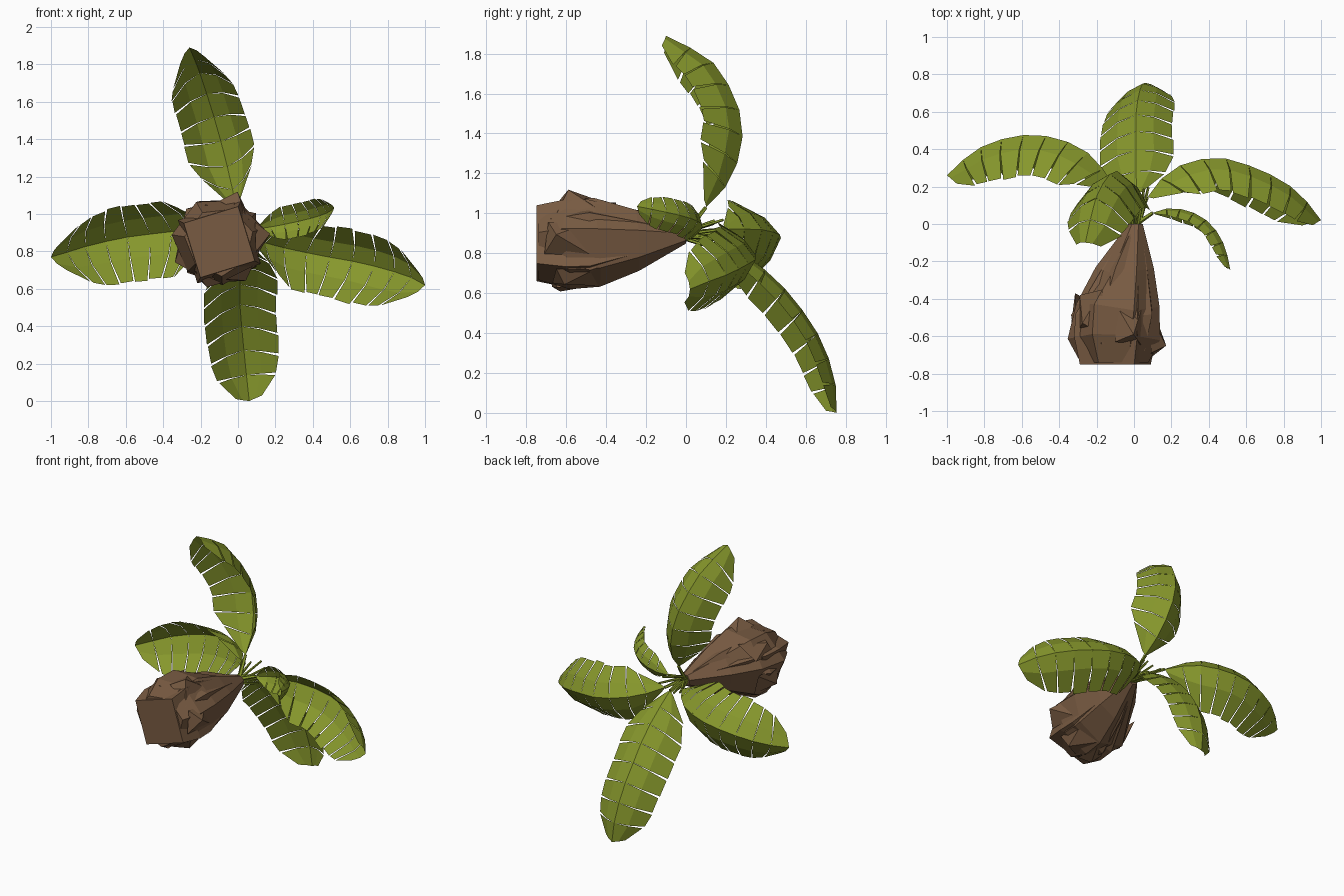
import bpy, bmesh, math, random
from mathutils import Vector

if "Cube" in bpy.data.objects:
    bpy.data.objects.remove(bpy.data.objects["Cube"])

random.seed(4)


def material(name, rgb):
    m = bpy.data.materials.new(name)
    m.diffuse_color = (*rgb, 1)
    m.use_nodes = True
    m.node_tree.nodes["Principled BSDF"].inputs["Base Color"].default_value = m.diffuse_color
    return m


GREEN = material("leaf green", (0.24, 0.31, 0.025))
BROWN = material("bark brown", (0.19, 0.105, 0.055))


def finish(bm, name, mat):
    bmesh.ops.remove_doubles(bm, verts=bm.verts, dist=1e-5)
    me = bpy.data.meshes.new(name)
    bm.to_mesh(me)
    bm.free()
    me.materials.append(mat)
    ob = bpy.data.objects.new(name, me)
    bpy.context.collection.objects.link(ob)
    return ob


def lerp_table(table, s):
    for (a, va), (b, vb) in zip(table, table[1:]):
        if s <= b:
            return va + (vb - va) * (s - a) / (b - a)
    return table[-1][1]


def spline(pts, n=24):
    """Points of a Catmull-Rom curve, evenly spaced along its length."""
    p = [pts[0] * 2 - pts[1]] + pts + [pts[-1] * 2 - pts[-2]]
    out = []
    for i in range(1, len(p) - 2):
        a, b, c, d = p[i - 1:i + 3]
        for k in range(n):
            t = k / n
            out.append(0.5 * (2 * b + (c - a) * t + (2 * a - 5 * b + 4 * c - d) * t * t
                              + (3 * b - a - 3 * c + d) * t ** 3))
    out.append(pts[-1])
    dist = [0]
    for a, b in zip(out, out[1:]):
        dist.append(dist[-1] + (b - a).length)

    def at(s):
        target = max(0, min(1, s)) * dist[-1]
        for i in range(len(out) - 1):
            if target <= dist[i + 1]:
                f = (target - dist[i]) / (dist[i + 1] - dist[i])
                return out[i].lerp(out[i + 1], f)
        return out[-1]
    return at


def tube(bm, a, b, r0, r1, sides=5):
    d = (b - a).normalized()
    u = d.orthogonal().normalized()
    v = d.cross(u)
    rings = []
    for c, r in ((a, r0), (b, r1)):
        rings.append([bm.verts.new(c + r * (u * math.cos(k * math.tau / sides)
                                            + v * math.sin(k * math.tau / sides)))
                      for k in range(sides)])
    for k in range(sides):
        j = (k + 1) % sides
        bm.faces.new((rings[0][k], rings[0][j], rings[1][j], rings[1][k]))
    bm.faces.new(rings[1])


WIDTH = [(0, 0.15), (0.1, 0.7), (0.22, 1), (0.4, 1), (0.7, 0.97),
         (0.84, 0.86), (0.93, 0.68), (1, 0.36)]


def leaf(name, pts, width, dip, cuts=9, sides=(1, 1), flare=(0, 0)):
    """Arched blade, each side slit into leaflets; the first point is the stalk root."""
    pts = [Vector(p) for p in pts]
    bm = bmesh.new()
    tube(bm, pts[0], pts[1], 0.014, 0.01)
    rib = spline(pts[1:])
    mid = rib(0.5)
    side = (mid - rib(0)).cross(rib(1) - mid).normalized()

    def point(s, u, sign, reach=1, shift=0):
        t = (rib(s + 0.04) - rib(s - 0.04)).normalized()
        down = side.cross(t)
        w = width * lerp_table(WIDTH, s) * reach
        return rib(s) + w * (sign * u * side + dip * u ** 1.6 * down) + t * shift

    for sign, scale, grow in zip((-1, 1), sides, flare):
        for i in range(cuts):
            s0, s1 = i / cuts, (i + 1) / cuts
            gap = 0.06 / cuts
            reach = random.uniform(0.96, 1.03)
            rows = []
            for u, g in ((0, 0), (0.5, 0.3), (1, 1)):
                row = []
                for s, cut in ((s0, g * gap if i else 0),
                               (s1, -g * gap if i < cuts - 1 else 0)):
                    k = scale * (1 + grow * s * s) * (reach if u == 1 else 1)
                    tip = min(1, 4 * (1 - s))
                    row.append(bm.verts.new(point(s + cut, u, sign, k,
                                                  0.1 * width * u * tip - (1 - tip) * 0.02 * u)))
                rows.append(row)
            for a, b in zip(rows, rows[1:]):
                q = (a[0], a[1], b[1], b[0])
                bm.faces.new(q if sign < 0 else q[::-1])
    return finish(bm, name, GREEN)


ROOT = (0.01, 0.0, 0.9)
leaf("upper_leaf", [ROOT, (-0.01, 0.1, 1.03), (-0.04, 0.23, 1.18), (-0.1, 0.285, 1.42),
                    (-0.16, 0.225, 1.62), (-0.21, 0.12, 1.77), (-0.26, -0.1, 1.89)],
     0.185, 1.0, 8)
leaf("lower_leaf", [ROOT, (0.015, 0.16, 0.87), (0.01, 0.31, 0.78), (0.01, 0.45, 0.67),
                    (0.01, 0.58, 0.52), (0.025, 0.69, 0.34), (0.045, 0.75, 0.14),
                    (0.06, 0.755, 0.0)], 0.198, 0.58, 8, (0.92, 1.1))
leaf("left_leaf", [ROOT, (-0.1, 0.19, 0.92), (-0.22, 0.36, 0.92), (-0.4, 0.455, 0.9),
                   (-0.6, 0.475, 0.875), (-0.8, 0.42, 0.83), (-0.93, 0.33, 0.79),
                   (-1.0, 0.26, 0.77)], 0.205, 0.98, 9, (1.04, 0.98))
leaf("right_leaf", [ROOT, (0.07, 0.14, 0.87), (0.2, 0.29, 0.83), (0.43, 0.355, 0.78),
                    (0.65, 0.3, 0.74), (0.84, 0.2, 0.69), (0.95, 0.09, 0.65),
                    (1.0, 0.02, 0.62)], 0.18, 0.95, 9, (0.95, 1.05), (0.1, 0.35))
leaf("small_leaf", [ROOT, (0.1, 0.06, 0.92), (0.2, 0.085, 0.935), (0.32, 0.06, 0.96),
                    (0.42, -0.01, 0.985), (0.485, -0.12, 1.01), (0.515, -0.245, 1.035)],
     0.09, 0.7, 8)

# Bare stems fanning out of the crown
bm = bmesh.new()
for i in range(9):
    a = i * math.tau / 9 + 0.3
    r = random.uniform(0.05, 0.1)
    tip = Vector((0.01 + r * math.cos(a), random.uniform(0.13, 0.2), 0.9 + r * math.sin(a)))
    tube(bm, Vector((0.01 + 0.015 * math.cos(a), -0.02, 0.89 + 0.015 * math.sin(a))),
         tip, 0.01, 0.007)
finish(bm, "crown_stems", GREEN)


# Trunk: faceted bark sheaths round a tilted axis
def axis(y):
    t = min(1, -y / 0.5)
    return Vector((0.01 - 0.11 * t, y, 0.888 - 0.038 * t))


def sheath(bm, rings, turn, jitter, sides=4):
    loops = []
    for y, r in rings:
        loop = []
        for k in range(sides):
            a = math.radians(turn + 360 / sides * k)
            rr = r * random.uniform(1 - jitter, 1 + jitter)
            dy = random.uniform(-0.4, 0.4) * jitter if -0.7 < y < -0.1 else 0
            loop.append(bm.verts.new(axis(y) + Vector((rr * math.cos(a), dy,
                                                       rr * math.sin(a)))))
        loops.append(loop)
    for a, b in zip(loops, loops[1:]):
        for k in range(sides):
            j = (k + 1) % sides
            bm.faces.new((a[k], a[j], b[j], b[k]))
    bm.faces.new(loops[0][::-1])
    bm.faces.new(loops[-1])


bm = bmesh.new()
sheath(bm, [(0, 0.035), (-0.25, 0.15), (-0.48, 0.245), (-0.6, 0.25), (-0.75, 0.215)], 62, 0)
sheath(bm, [(0, 0.04), (-0.25, 0.155), (-0.45, 0.235), (-0.6, 0.245), (-0.74, 0.18)],
       17, 0.06, 7)
sheath(bm, [(-0.02, 0.04), (-0.25, 0.155), (-0.5, 0.24), (-0.66, 0.21)], 38, 0.06, 5)
finish(bm, "trunk", BROWN)

# Loose bark flakes lifting off near the base
bm = bmesh.new()
for deg, y, lift in ((66, -0.56, 0.285), (5, -0.62, 0.275), (130, -0.5, 0.25),
                     (200, -0.52, 0.26), (250, -0.6, 0.25), (300, -0.58, 0.25)):
    a = math.radians(deg)
    out = Vector((math.cos(a), 0, math.sin(a)))
    tan = Vector((-math.sin(a), 0, math.cos(a)))
    c = axis(y)
    base = [bm.verts.new(c + out * rr + tan * w + Vector((0, dy, 0)))
            for rr, w, dy in ((0.2, -0.08, 0.15), (0.2, 0.08, 0.12), (0.2, 0.09, -0.07),
                              (0.19, -0.07, -0.09))]
    top = bm.verts.new(c + out * lift + tan * 0.02 + Vector((0, -0.03, 0)))
    for k in range(4):
        bm.faces.new((base[k], base[(k + 1) % 4], top))
bmesh.ops.recalc_face_normals(bm, faces=bm.faces)
finish(bm, "bark_flakes", BROWN)
